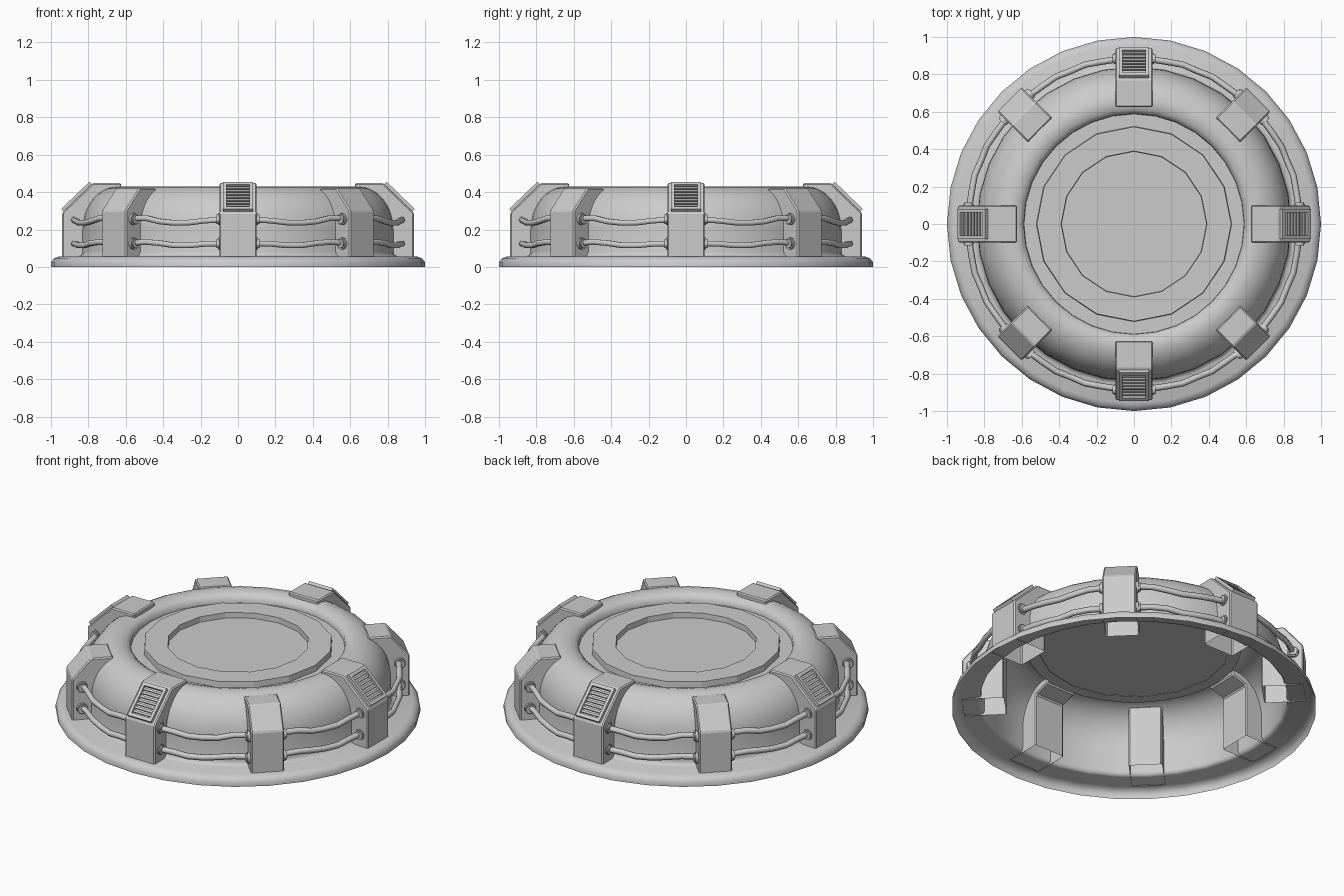
import bpy, bmesh
from math import sin, cos, pi, radians
from mathutils import Matrix, Vector

if "Cube" in bpy.data.objects:
    bpy.data.objects.remove(bpy.data.objects["Cube"])


def finish(bm, name, smooth=None, bevel=0):
    bmesh.ops.recalc_face_normals(bm, faces=bm.faces[:])
    me = bpy.data.meshes.new(name)
    bm.to_mesh(me)
    bm.free()
    ob = bpy.data.objects.new(name, me)
    bpy.context.collection.objects.link(ob)
    if bevel:
        m = ob.modifiers.new("edge_bevel", 'BEVEL')
        m.width = bevel
        m.segments = 1
    if smooth:
        bpy.ops.object.select_all(action='DESELECT')
        bpy.context.view_layer.objects.active = ob
        ob.select_set(True)
        bpy.ops.object.shade_smooth_by_angle(angle=radians(smooth))
    return ob


def lathe(name, profile, sides, smooth=None):
    """Revolve (radius, z) points; the last ring is capped."""
    bm = bmesh.new()
    rings = [[bm.verts.new((r * cos(2 * pi * i / sides), r * sin(2 * pi * i / sides), z))
              for i in range(sides)] for r, z in profile]
    for a, b in zip(rings, rings[1:]):
        for i in range(sides):
            j = (i + 1) % sides
            bm.faces.new((a[i], a[j], b[j], b[i]))
    bm.faces.new(rings[-1])
    return finish(bm, name, smooth)


def add_box(bm, center, size, mat):
    bmesh.ops.create_cube(bm, size=1, matrix=mat @ Matrix.Translation(center) @ Matrix.Diagonal((*size, 1)))


def bracket(name, profile, half_width, mat):
    """Extrude a (radius, z) profile across the width, leaving the first edge (underside) open."""
    bm = bmesh.new()
    l, r = [[bm.verts.new(mat @ Vector((x, s * half_width, z))) for x, z in profile] for s in (-1, 1)]
    bm.faces.new(l)
    bm.faces.new(r[::-1])
    n = len(profile)
    for i in range(1, n):
        j = (i + 1) % n
        bm.faces.new((l[i], l[j], r[j], r[i]))
    return finish(bm, name, bevel=0.007)


# domed open shell with base flange, dipping into a moat round the centre
dome = [(0.65 + 0.19 * cos(t * pi / 20), 0.2 + 0.23 * sin(t * pi / 20)) for t in range(11)]
lathe("shell", [(1.0, 0), (1.0, 0.025), (0.985, 0.045), (0.96, 0.055), (0.86, 0.057), (0.845, 0.064), (0.84, 0.08)]
      + dome + [(0.615, 0.42), (0.59, 0.402), (0.588, 0.375)], 32, 62)

# central plate with recessed floor
lathe("center_plate", [(0.523, 0.372), (0.52, 0.41), (0.39, 0.41), (0.388, 0.378)], 16)

MAIN = [(0.72, 0.05), (0.94, 0.05), (0.94, 0.29), (0.775, 0.449), (0.625, 0.449), (0.625, 0.40), (0.72, 0.37)]
MINOR = [(0.71, 0.05), (0.94, 0.05), (0.94, 0.30), (0.835, 0.42), (0.71, 0.42)]
CABLE_R = 0.885
LEVELS = (0.255, 0.125)

for k in range(8):
    rot = Matrix.Rotation(k * pi / 4, 4, 'Z')
    main = k % 2 == 0
    bracket(f"bracket_{k}", MAIN if main else MINOR, 0.1 if main else 0.092, rot)

    # slatted vent on the sloped face of the four main brackets
    if main:
        a, b = Vector((0.94, 0, 0.29)), Vector((0.775, 0, 0.449))
        ux = (b - a).normalized()
        uy = Vector((0, 1, 0))
        uz = ux.cross(uy)
        if uz.z < 0:
            uy, uz = -uy, -uz
        frame = Matrix((ux, uy, uz)).transposed().to_4x4()
        mat = rot @ Matrix.Translation((a + b) / 2) @ frame
        bm = bmesh.new()
        for s in (-1, 1):
            add_box(bm, (0, s * 0.07, 0.007), (0.21, 0.018, 0.022), mat)
            add_box(bm, (s * 0.095, 0, 0.007), (0.02, 0.122, 0.022), mat)
        for i in range(7):
            add_box(bm, (-0.069 + i * 0.023, 0, 0.003), (0.012, 0.122, 0.016), mat)
        finish(bm, f"vent_{k}")

    # cable sockets on both bracket sides
    bm = bmesh.new()
    for s in (-1, 1):
        for z in LEVELS:
            for rad, off in ((0.032, 0.096), (0.025, 0.104)):
                m = rot @ Matrix.Translation((CABLE_R, s * off, z)) @ Matrix.Rotation(pi / 2, 4, 'X')
                bmesh.ops.create_cone(bm, cap_ends=True, segments=10, radius1=rad, radius2=rad,
                                      depth=0.02, matrix=m)
    finish(bm, f"cable_sockets_{k}", 40)

    # two sagging cables to the next bracket
    for c, z in enumerate(LEVELS):
        sag = ((-0.003, -0.008, -0.018, -0.02, -0.012, 0.005, 0.005),
               (0, -0.002, -0.01, -0.01, 0.002, 0.008, 0.004))[c]
        if not main:
            sag = sag[::-1]
        cu = bpy.data.curves.new(f"cable_{k}_{c}", 'CURVE')
        cu.dimensions = '3D'
        cu.bevel_depth = 0.017
        cu.bevel_resolution = 1
        sp = cu.splines.new('POLY')
        sp.points.add(len(sag) - 1)
        for i, dz in enumerate(sag):
            t = k * pi / 4 + radians(6.2 + (45 - 12.4) * i / (len(sag) - 1))
            r = CABLE_R + (0.006 if i in (2, 4) else 0)
            sp.points[i].co = (r * cos(t), r * sin(t), z + dz, 1)
        sp.use_smooth = True
        bpy.context.collection.objects.link(bpy.data.objects.new(f"cable_{k}_{c}", cu))
